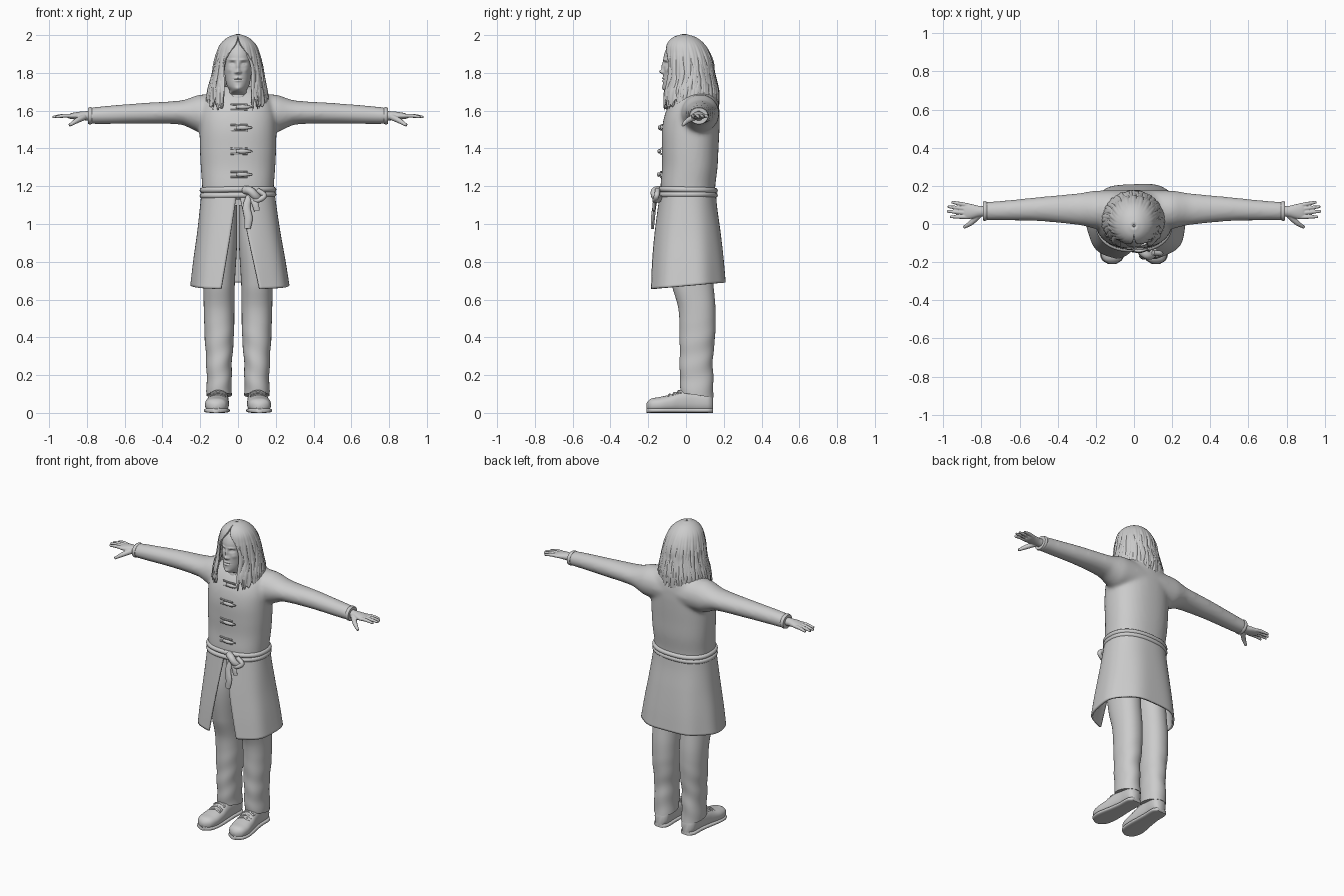
import bpy, bmesh, math, random
from mathutils import Vector

if "Cube" in bpy.data.objects:
    bpy.data.objects.remove(bpy.data.objects["Cube"])
random.seed(4)

GREY = (0.6, 0.6, 0.6, 1)
clay = bpy.data.materials.new("plain_grey")
clay.use_nodes = True
clay.diffuse_color = GREY
clay.node_tree.nodes["Principled BSDF"].inputs["Base Color"].default_value = GREY


def spline(rows, t):
    """Smoothly interpolate rows keyed by their first column."""
    last = len(rows) - 1
    i = max([k for k in range(last) if rows[k][0] <= t], default=0)

    def slope(j, c):
        a, b = rows[max(j - 1, 0)], rows[min(j + 1, last)]
        return (b[c] - a[c]) / (b[0] - a[0])
    a, b = rows[i], rows[i + 1]
    h = b[0] - a[0]
    s = (t - a[0]) / h
    return [(1 + 2 * s) * (1 - s) ** 2 * a[c] + s * s * (3 - 2 * s) * b[c]
            + h * s * (1 - s) * ((1 - s) * slope(i, c) - s * slope(i + 1, c))
            for c in range(1, len(a))]


def finish(name, bm):
    bmesh.ops.recalc_face_normals(bm, faces=bm.faces)
    me = bpy.data.meshes.new(name)
    bm.to_mesh(me)
    bm.free()
    me.shade_smooth()
    me.set_sharp_from_angle(angle=1.0)
    me.materials.append(clay)
    ob = bpy.data.objects.new(name, me)
    bpy.context.collection.objects.link(ob)
    return ob


def skin(name, rings, closed=True):
    bm = bmesh.new()
    vs = [[bm.verts.new(p) for p in r] for r in rings]
    n = len(vs[0])
    for a, b in zip(vs, vs[1:]):
        for i in range(n if closed else n - 1):
            j = (i + 1) % n
            bm.faces.new((a[i], a[j], b[j], b[i]))
    if closed:
        bm.faces.new(vs[0])
        bm.faces.new(vs[-1])
    return finish(name, bm)


def boxy(v, power):
    return math.copysign(abs(v) ** power, v)


def loft(name, axis, rows, count=40, segs=48, power=1.0, gap=None, warp=None):
    """Skin oval sections (position, centre u, v, radius u, v) along an axis."""
    rings = []
    for k in range(count + 1):
        t = rows[0][0] + (rows[-1][0] - rows[0][0]) * k / count
        cu, cv, ru, rv = spline(rows, t)[:4]
        g = gap(t) if gap else 0
        ring = []
        for i in range(segs + 1 if gap else segs):
            a = g + (math.tau - 2 * g) * i / segs
            u = cu + ru * boxy(math.sin(a), power)
            v = cv - rv * boxy(math.cos(a), power)
            p = Vector({"x": (t, u, v), "y": (u, t, v), "z": (u, v, t)}[axis])
            ring.append(warp(p, a) if warp else p)
        rings.append(ring)
    return skin(name, rings, not gap)


def tube(name, pts, radii, flat=1.0, out=(0, -1, 0), steps=5, segs=10):
    """Tapered cord through points; flat squashes it along the outward direction."""
    rows = [(i, *p, radii[min(i, len(radii) - 1)]) for i, p in enumerate(pts)]
    path = [spline(rows, k / steps) for k in range((len(pts) - 1) * steps + 1)]
    rings = []
    for k, (x, y, z, r) in enumerate(path):
        d = Vector(path[min(k + 1, len(path) - 1)][:3]) - Vector(path[max(k - 1, 0)][:3])
        side = d.cross(Vector(out)).normalized()
        up = side.cross(d).normalized()
        rings.append([Vector((x, y, z)) + r * (side * math.cos(a) + up * math.sin(a) * flat)
                      for a in (math.tau * i / segs for i in range(segs))])
    return skin(name, rings)


def fuse(name, parts, voxel, smooth):
    """Melt overlapping parts into one soft surface."""
    bm = bmesh.new()
    for ob in parts:
        bm.from_mesh(ob.data)
        bpy.data.objects.remove(ob)
    ob = finish(name, bm)
    m = ob.modifiers.new("melt", "REMESH")
    m.mode, m.voxel_size, m.use_smooth_shade = "VOXEL", voxel, True
    s = ob.modifiers.new("soften", "SMOOTH")
    s.factor, s.iterations = 0.5, smooth
    return ob


def mirror(ob):
    ob.modifiers.new("mirror", "MIRROR").use_mirror_merge = False
    return ob


def thicken(ob, t):
    m = ob.modifiers.new("thickness", "SOLIDIFY")
    m.thickness, m.offset = t, 0


# Coat body with one sleeve tube running through both shoulders
TORSO = [(1.13, 0, .01, .188, .143), (1.2, 0, .01, .19, .145), (1.3, 0, .02, .197, .147),
         (1.4, 0, .022, .202, .15), (1.5, 0, .025, .203, .152), (1.58, 0, .033, .2, .145),
         (1.65, 0, .045, .18, .125), (1.69, 0, .05, .145, .1), (1.73, 0, .05, .07, .06)]
half = [(.2, .075, 1.585, .1, .1), (.25, .077, 1.587, .09, .082), (.3, .078, 1.59, .082, .064),
        (.5, .078, 1.586, .063, .055), (.7, .07, 1.577, .051, .048), (.79, .068, 1.572, .048, .043)]
arms = [(-r[0], *r[1:]) for r in reversed(half)] + half
fuse("coat", [loft("body", "z", TORSO, power=.85), loft("sleeves", "x", arms, 80)], .011, 8)
mirror(loft("cuff", "x", [(.772, .068, 1.573, .048, .043), (.782, .068, 1.573, .052, .046),
                          (.793, .068, 1.572, .048, .043)], 8))


# Coat skirt, split at the front
def skirt_folds(p, a):
    f = max(0, (1.16 - p.z) / .5)
    k = 1 + .018 * f * math.sin(7 * a + 1)
    return Vector((p.x * k + .012 * f, p.y * k, p.z + .09 * p.y * f))


skirt = loft("coat_skirt", "z", [(.672, 0, .008, .255, .198), (.8, 0, .008, .238, .187),
             (.95, 0, .008, .215, .17), (1.08, 0, .008, .198, .152), (1.165, 0, .01, .188, .142)],
             40, 96, .85, lambda z: .015 + .33 * (1.165 - z) / .49, skirt_folds)
thicken(skirt, .012)

# Cord belt wound twice, with knot and hanging tails
for n, z in enumerate((1.153, 1.18)):
    tube("belt_wrap_%d" % (n + 1),
         [(.188 * boxy(math.sin(a), .85), .01 - .143 * boxy(math.cos(a), .85),
           z + .004 * math.sin(a + n)) for a in (math.tau * i / 48 for i in range(49))],
         [.0155], out=(0, 0, 1), steps=1)
tube("belt_knot", [(.035, -.14, 1.18), (.065, -.163, 1.175), (.09, -.163, 1.15), (.11, -.14, 1.13)], [.022])
tube("belt_loop", [(.06, -.15, 1.15), (.1, -.165, 1.125), (.14, -.155, 1.15), (.1, -.15, 1.18)], [.014])
tube("long_tail", [(.06, -.155, 1.15), (.045, -.168, 1.09), (.055, -.175, 1.03), (.05, -.178, .975)],
     [.016, .02, .022, .016], .5)
tube("short_tail", [(.07, -.155, 1.15), (.09, -.168, 1.11), (.1, -.17, 1.07)], [.014, .018, .015], .5)

# Toggle fastenings down the chest
for n, z in enumerate((1.262, 1.385, 1.51, 1.62)):
    _, cy, _, ry = spline(TORSO, z)
    y = cy - ry - .004
    tube("toggle_%d" % (n + 1), [(-.01, y - .006, z), (.03, y - .01, z), (.075, y - .002, z)],
         [.009, .012, .004], .8)
    for s in (-1, 1):
        tube("toggle_cord_%d" % (n + 1), [(-.04, y + .004, z + s * .014), (0, y, z + s * .013),
             (.05, y, z + s * .014)], [.005])


# Trousers with creases towards the ankle
def creases(p, a):
    f = max(0, min(1, (.5 - p.z) / .2))
    k = 1 + .022 * f * math.sin(48 * p.z + 2 * math.sin(a) + 1.5 * math.cos(a))
    low = max(0, 1 - (p.z - .095) / .1)
    return Vector((.1 + (p.x - .1) * k, .057 + (p.y - .057) * k, p.z - .15 * (p.y - .05) * low))


mirror(loft("trouser_leg", "z", [
    (.095, .1, .06, .067, .087), (.2, .1, .055, .066, .088), (.3, .1, .055, .07, .088),
    (.4, .099, .06, .077, .094), (.55, .1, .058, .081, .098), (.68, .1, .035, .083, .11),
    (.9, .095, .01, .09, .115), (1.1, .09, .01, .085, .1)], 90, 48, .92, warp=creases))

# Shoes: upper, sole and laces
SHOE = [(-.21, .115, .035, .015, .015), (-.19, .115, .04, .047, .033), (-.14, .113, .043, .062, .041),
        (-.08, .108, .05, .06, .048), (-.03, .104, .06, .054, .059), (.04, .1, .064, .048, .063),
        (.12, .098, .06, .046, .058), (.143, .098, .05, .028, .04)]
mirror(loft("shoe", "y", SHOE, 40, 40, .85))
mirror(loft("shoe_sole", "y", [(y, cx, .013, rx + .005, .013) for y, cx, _, rx, _ in SHOE], 40, 24, .6))
for n, y in enumerate((-.095, -.07, -.045)):
    _, cz, _, rz = spline(SHOE, y)
    for s in (-1, 1):
        mirror(tube("shoe_lace_%d" % (n + 1), [(.106 - .04 * s, y, cz + rz * .8),
               (.106, y + .008, cz + rz + .004), (.106 + .04 * s, y + .016, cz + rz * .82)],
               [.005], out=(0, 0, 1)))

# Hands
hand = [loft("palm", "x", [(.76, .068, 1.572, .03, .027), (.81, .066, 1.573, .029, .024),
        (.85, .066, 1.573, .038, .02), (.885, .067, 1.571, .042, .015), (.9, .068, 1.57, .036, .009)], 20, 24)]
for base, tip, reach in ((.098, .115, .957), (.078, .091, .977), (.057, .067, .982), (.037, .038, .966)):
    hand.append(tube("finger", [(.87, base, 1.572), ((.87 + reach) / 2, (base + tip) / 2, 1.573),
                (reach, tip, 1.566)], [.011, .0105, .007], out=(0, 0, 1)))
hand.append(tube("thumb", [(.815, .045, 1.566), (.855, .006, 1.546), (.893, -.018, 1.522)],
                 [.017, .014, .008], out=(0, 0, 1)))
mirror(fuse("hand", hand, .0035, 2))

# Head: x, z, spread x, spread z and push of each facial form
FACE = [(0, 1.835, .009, .025, .011), (0, 1.806, .012, .011, .02), (.013, 1.802, .006, .006, .008),
        (.03, 1.85, .014, .009, -.012), (.03, 1.869, .02, .006, .006), (.03, 1.848, .008, .005, .006),
        (0, 1.773, .018, .005, .006), (0, 1.758, .016, .005, .006), (0, 1.766, .02, .002, -.005),
        (0, 1.718, .018, .012, .007), (.045, 1.815, .014, .014, .005)]


def sculpt(p, a):
    if p.y < -.03:
        push = sum(d * math.exp(-((abs(p.x) - x) / sx) ** 2 - ((p.z - z) / sz) ** 2)
                   for x, z, sx, sz, d in FACE)
        return p - Vector((0, push, 0))
    return p


loft("head", "z", [
    (1.62, 0, .01, .053, .06), (1.685, 0, 0, .054, .065), (1.705, 0, -.02, .045, .09),
    (1.73, 0, -.022, .058, .1), (1.78, 0, -.02, .069, .1), (1.84, 0, -.018, .075, .1),
    (1.9, 0, -.015, .076, .1), (1.95, 0, -.005, .062, .082), (1.985, 0, 0, .02, .03)],
    120, 128, warp=sculpt)
loft("roll_neck", "z", [(1.6, 0, .005, .075, .085), (1.65, 0, .005, .064, .075),
                        (1.685, 0, .005, .06, .07), (1.698, 0, .005, .052, .062)], 16)

# Long hair: parted shell (last column is the half opening) and loose locks
HAIR = [(1.635, -.003, .018, .16, .15, .5), (1.7, -.003, .02, .152, .147, .5), (1.75, -.002, .022, .14, .135, .6),
        (1.8, 0, .018, .13, .128, .66), (1.85, 0, .015, .122, .125, .62), (1.9, 0, .008, .11, .115, .45),
        (1.95, 0, -.002, .088, .094, .14), (1.985, 0, -.008, .048, .055, .02), (2.0, 0, -.01, .006, .006, .02)]


def waves(p, a):
    c = Vector((0, .012, p.z))
    fall = max(0, min(1, (1.97 - p.z) / .12))
    k = 1 + fall * (.018 * math.sin(19 * a + 9 * p.z) + .014 * math.sin(37 * a - 14 * p.z))
    ragged = max(0, 1 - (p.z - 1.635) / .08)
    q = c + (p - c) * k
    q.z += ragged * (.014 * math.sin(13 * a) + .012 * math.sin(29 * a + 2))
    return q


hair = loft("hair", "z", HAIR, 70, 200, gap=lambda z: spline(HAIR, z)[4], warp=waves)
thicken(hair, .012)
for n in range(64):
    lean = random.uniform(0, 1)
    top, end = random.uniform(1.82, 1.93), random.uniform(1.6, 1.67)
    pts = []
    for k in range(6):
        z = top + (end - top) * k / 5
        cx, cy, rx, ry, g = spline(HAIR, max(z, 1.635))
        a = g + (math.tau - 2 * g) * (lean + .006 * math.sin(n + 1.4 * k))
        r = (.98, 1.02, 1.03, 1.03, 1.03, 1.02)[k]
        pts.append((cx + rx * r * math.sin(a), cy - ry * r * math.cos(a), z))
    mid = Vector((pts[2][0], pts[2][1] - .018, 0))
    tube("hair_lock_%d" % (n + 1), pts, [.003, .009, .013, .013, .009, .002], .45, mid, 4, 8)
